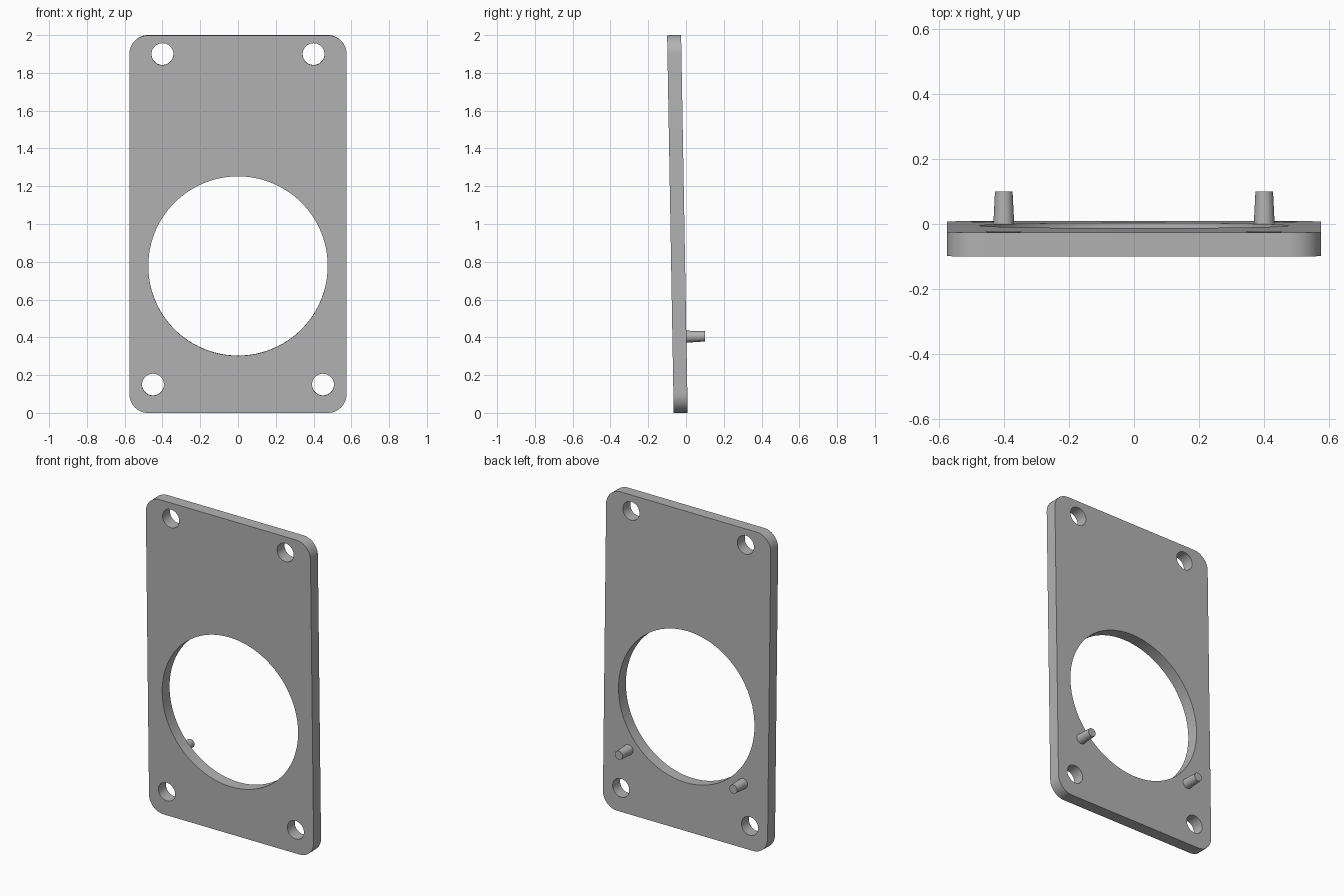
import bpy
import math
from mathutils import Matrix

default = bpy.data.objects.get("Cube")
if default:
    bpy.data.objects.remove(default, do_unlink=True)

THICK = 0.074
TILT = math.radians(1)
HALF_W, HEIGHT, CORNER = 0.575, 2.0, 0.1

grey = bpy.data.materials.new("plain grey")
grey.use_nodes = True
colour = (0.45, 0.45, 0.45, 1)
grey.diffuse_color = colour
grey.node_tree.nodes["Principled BSDF"].inputs["Base Color"].default_value = colour


def arc(cx, cy, r, start, end, n):
    step = (end - start) / n
    return [(cx + r * math.cos(start + i * step), cy + r * math.sin(start + i * step))
            for i in range(n + 1)]


def circle(cx, cy, r, n):
    return arc(cx, cy, r, 0, math.tau, n)[:-1]


def rounded_outline():
    points = []
    for i, (sx, top) in enumerate([(1, 1), (-1, 1), (-1, 0), (1, 0)]):
        cy = HEIGHT - CORNER if top else CORNER
        a = i * math.pi / 2
        points += arc(sx * (HALF_W - CORNER), cy, CORNER, a, a + math.pi / 2, 12)
    return points


def finish(obj):
    obj.data.materials.clear()
    obj.data.materials.append(grey)
    bpy.ops.object.select_all(action='DESELECT')
    obj.select_set(True)
    bpy.context.view_layer.objects.active = obj
    bpy.ops.object.shade_smooth_by_angle(angle=math.radians(30))


# Leaning frame: plate stands in the xz plane and tips back slightly towards the front
lean = Matrix.Translation((0, -0.028, 0)) @ Matrix.Rotation(TILT, 4, 'X')

# Plate: rounded outline with a large opening and four screw holes
curve = bpy.data.curves.new("plate", 'CURVE')
curve.dimensions = '2D'
curve.fill_mode = 'BOTH'
curve.extrude = THICK / 2
loops = [rounded_outline(), circle(0, 0.778, 0.475, 96)]
for side in (-1, 1):
    loops += [circle(side * 0.4, 1.9, 0.058, 40), circle(side * 0.45, 0.15, 0.058, 40)]
for loop in loops:
    spline = curve.splines.new('POLY')
    spline.points.add(len(loop) - 1)
    for point, (x, y) in zip(spline.points, loop):
        point.co = (x, y, 0, 1)
    spline.use_cyclic_u = True

plate = bpy.data.objects.new("plate", curve)
bpy.context.collection.objects.link(plate)
bpy.ops.object.select_all(action='DESELECT')
plate.select_set(True)
bpy.context.view_layer.objects.active = plate
bpy.ops.object.convert(target='MESH')
plate = bpy.context.object
plate.name = "plate"
plate.data.transform(lean @ Matrix.Rotation(math.pi / 2, 4, 'X'))
finish(plate)

# Tapered locating pegs on the back face
PEG = 0.1
for side, name in ((1, "left_peg"), (-1, "right_peg")):
    bpy.ops.mesh.primitive_cone_add(vertices=32, radius1=0.032, radius2=0.027, depth=PEG)
    peg = bpy.context.object
    peg.name = name
    place = Matrix.Translation((side * 0.4, THICK / 2 + PEG / 2 - 0.002, 0.403))
    peg.data.transform(lean @ place @ Matrix.Rotation(-math.pi / 2, 4, 'X'))
    finish(peg)
